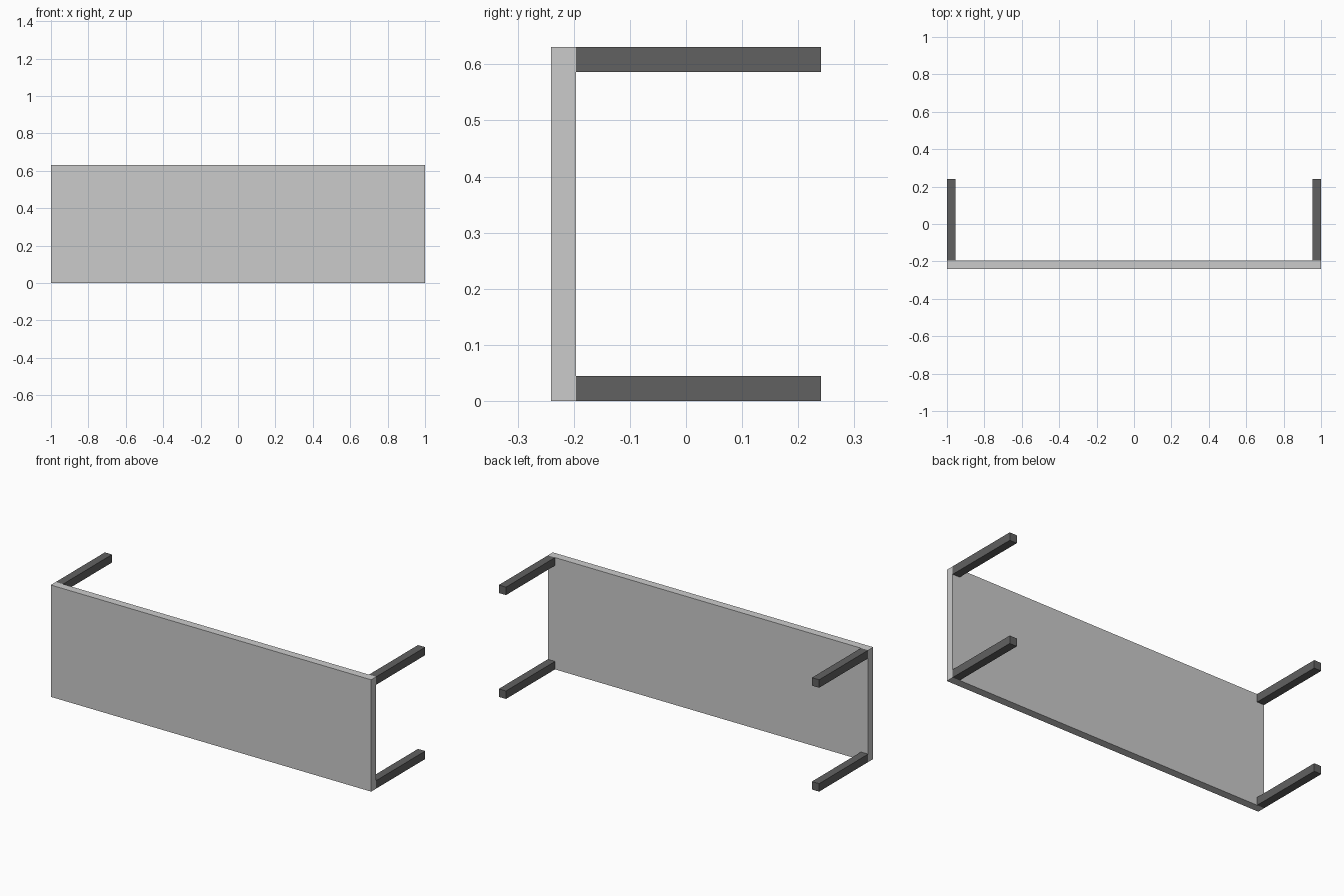
import bpy

if "Cube" in bpy.data.objects:
    bpy.data.objects.remove(bpy.data.objects["Cube"])

HALF_X, HALF_Y, HEIGHT, T = 1.0, 0.241, 0.631, 0.045


def box(name, low, high, material=None):
    centre = [(a + b) / 2 for a, b in zip(low, high)]
    bpy.ops.mesh.primitive_cube_add(size=1, location=centre)
    obj = bpy.context.object
    obj.name = name
    obj.scale = [b - a for a, b in zip(low, high)]
    bpy.ops.object.transform_apply(location=False, rotation=False, scale=True)
    if material:
        obj.data.materials.append(material)
    return obj


dark = bpy.data.materials.new("dark_grey")
dark.diffuse_color = (0.12, 0.12, 0.12, 1)
dark.use_nodes = True
dark.node_tree.nodes["Principled BSDF"].inputs["Base Color"].default_value = dark.diffuse_color

# Table top standing on its long edge, facing the front
seam = -HALF_Y + T
box("table_top", (-HALF_X, -HALF_Y, 0), (HALF_X, seam, HEIGHT))

# Four square legs pointing backwards, flush with the corners
for side, x in (("left", -HALF_X), ("right", HALF_X - T)):
    for level, z in (("lower", 0), ("upper", HEIGHT - T)):
        box(f"{level}_{side}_leg", (x, seam, z), (x + T, HALF_Y, z + T), dark)
